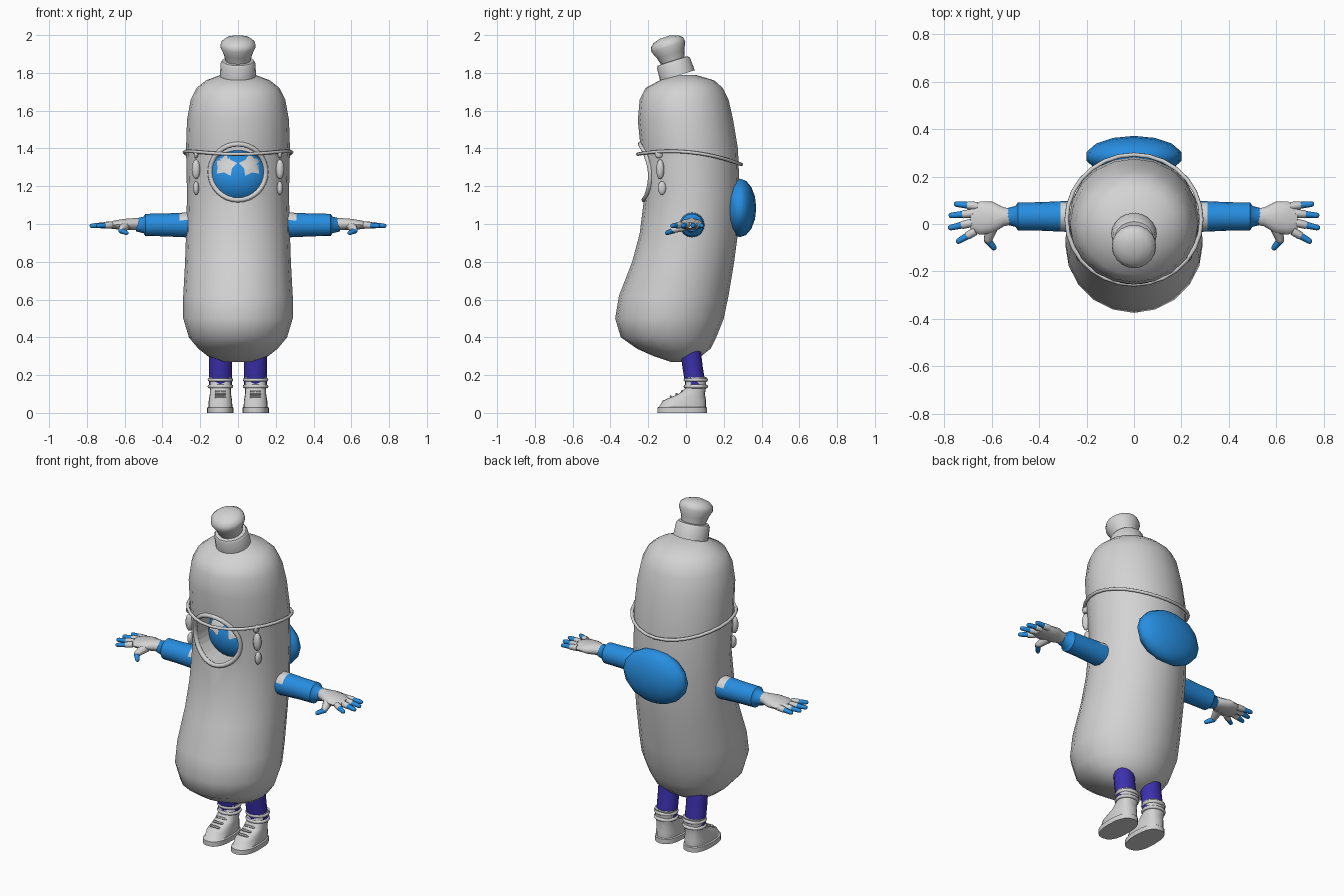
import bpy, bmesh, math
from mathutils import Vector

default_cube = bpy.data.objects.get("Cube")
if default_cube:
    bpy.data.objects.remove(default_cube, do_unlink=True)


def material(name, r, g, b):
    mat = bpy.data.materials.new(name)
    mat.use_nodes = True
    mat.diffuse_color = (r, g, b, 1)
    mat.node_tree.nodes["Principled BSDF"].inputs["Base Color"].default_value = (r, g, b, 1)
    return mat


GREY = material("light grey", 0.65, 0.65, 0.65)
BLUE = material("bright blue", 0.02, 0.27, 0.75)
INDIGO = material("indigo", 0.045, 0.03, 0.42)


def smooth(obj, angle=50):
    bpy.ops.object.select_all(action="DESELECT")
    obj.select_set(True)
    bpy.context.view_layer.objects.active = obj
    bpy.ops.object.shade_smooth_by_angle(angle=math.radians(angle))


def mesh_object(name, bm, *mats):
    bmesh.ops.recalc_face_normals(bm, faces=bm.faces)
    mesh = bpy.data.meshes.new(name)
    bm.to_mesh(mesh)
    bm.free()
    obj = bpy.data.objects.new(name, mesh)
    bpy.context.collection.objects.link(obj)
    for mat in mats:
        mesh.materials.append(mat)
    smooth(obj)
    return obj


def loft(name, rings, *mats, axis=None, sides=16, power=1.0):
    """Skin rings of (centre, radius u, radius v) set square to the axis."""
    rings = [(Vector(c), ru, rv) for c, ru, rv in rings]
    axis = Vector(axis or rings[-1][0] - rings[0][0]).normalized()
    u = Vector((1, 0, 0)) if abs(axis.z) > 0.7 else axis.cross(Vector((0, 0, 1))).normalized()
    v = axis.cross(u).normalized()

    def soft(t):
        return math.copysign(abs(t) ** power, t)

    bm = bmesh.new()
    loops = []
    for centre, ru, rv in rings:
        angles = [math.tau * i / sides for i in range(sides)]
        loops.append([bm.verts.new(centre + u * ru * soft(math.cos(a)) + v * rv * soft(math.sin(a)))
                      for a in angles])
    for low, high in zip(loops, loops[1:]):
        for i in range(sides):
            j = (i + 1) % sides
            bm.faces.new((low[i], low[j], high[j], high[i]))
    bm.faces.new(loops[0])
    bm.faces.new(loops[-1])
    return mesh_object(name, bm, *mats)


def rod(name, start, end, r0, r1, mat, sides=8):
    """Tapered limb with a rounded end."""
    a, b = Vector(start), Vector(end)
    steps = ((0, r0), (0.8, r1), (0.95, r1 * 0.75), (1, r1 * 0.3))
    return loft(name, [(a.lerp(b, t), r, r) for t, r in steps], mat, sides=sides)


def ellipsoid(name, centre, radii, mat, segments=16, rings=10):
    bpy.ops.mesh.primitive_uv_sphere_add(segments=segments, ring_count=rings, location=centre)
    obj = bpy.context.object
    obj.name, obj.scale = name, radii
    obj.data.materials.append(mat)
    smooth(obj)
    return obj


def cord(name, points, radius, mat):
    """Closed round cord through the points."""
    curve = bpy.data.curves.new(name, "CURVE")
    curve.dimensions = "3D"
    curve.bevel_depth, curve.bevel_resolution = radius, 2
    spline = curve.splines.new("POLY")
    spline.points.add(len(points) - 1)
    for point, co in zip(spline.points, points):
        point.co = (*co, 1)
    spline.use_cyclic_u = True
    curve.materials.append(mat)
    obj = bpy.data.objects.new(name, curve)
    bpy.context.collection.objects.link(obj)
    bpy.ops.object.select_all(action="DESELECT")
    obj.select_set(True)
    bpy.context.view_layer.objects.active = obj
    bpy.ops.object.convert(target="MESH")
    smooth(bpy.context.object)


# Body profile: height, front, back, half width
BODY = [(.27, -.08, .03, .07), (.3, -.17, .08, .16), (.34, -.26, .13, .21), (.4, -.345, .16, .26),
        (.5, -.375, .2, .29), (.62, -.355, .225, .29), (.8, -.285, .255, .28),
        (.95, -.245, .275, .275), (1.15, -.22, .285, .27), (1.4, -.24, .275, .275),
        (1.55, -.255, .25, .27), (1.66, -.245, .225, .25), (1.72, -.215, .195, .22),
        (1.76, -.14, .15, .17), (1.79, -.08, .05, .09)]


def body_section(z):
    """Centre y, depth radius and half width of the body at a height."""
    for a, b in zip(BODY, BODY[1:]):
        if a[0] <= z <= b[0]:
            t = (z - a[0]) / (b[0] - a[0])
            front, back, width = [p + (q - p) * t for p, q in zip(a[1:], b[1:])]
            return (front + back) / 2, (back - front) / 2, width


def front_y(x, z):
    centre, depth, width = body_section(z)
    return centre - depth * math.sqrt(max(0, 1 - (x / width) ** 2))


body = loft("body", [((0, (f + k) / 2, z), w, (k - f) / 2) for z, f, k, w in BODY],
            GREY, axis=(0, 0, 1), sides=20)

# Face opening cut into the body
FACE_Z = 1.275
bpy.ops.mesh.primitive_cylinder_add(vertices=32, radius=0.142, depth=0.5,
                                    location=(0, -0.25, FACE_Z), rotation=(math.pi / 2, 0, 0))
cutter = bpy.context.object
cutter.hide_render = True
cut = body.modifiers.new("face_opening", "BOOLEAN")
cut.object, cut.operation, cut.solver = cutter, "DIFFERENCE", "EXACT"
bpy.context.view_layer.objects.active = body
bpy.ops.object.modifier_apply(modifier=cut.name)
bpy.data.objects.remove(cutter, do_unlink=True)
smooth(body, 40)

# Rim of the opening
rim = []
for i in range(32):
    a = math.tau * i / 32
    x, z = 0.148 * math.cos(a), FACE_Z + 0.148 * math.sin(a)
    rim.append((x, front_y(x, z), z))
cord("face_rim", rim, 0.013, GREY)

# Cord around the body, dipping at the back
band = []
centre, depth, width = body_section(1.38)
for i in range(28):
    a = math.tau * i / 28
    y = centre + (depth + 0.017) * math.sin(a)
    band.append(((width + 0.01) * math.cos(a), y, 1.385 - 0.5 * (y + 0.08) ** 2))
cord("head_cord", band, 0.009, GREY)

# Head inside the opening, with star patches over the eyes
HEAD, HEAD_R = Vector((0, 0, 1.24)), Vector((0.17, 0.14, 0.15))
ellipsoid("head", HEAD, HEAD_R, BLUE, 24, 16)


def star_patch(name, side):
    bm = bmesh.new()

    def on_head(x, z):
        bulge = 1 - (x / HEAD_R.x) ** 2 - ((z - HEAD.z) / HEAD_R.z) ** 2
        return bm.verts.new((x, HEAD.y - HEAD_R.y * math.sqrt(max(0, bulge)) - 0.006, z))

    cx, cz = side * 0.068, 1.312
    loops = []
    for grow in (0.33, 0.67, 1):
        loop = []
        for i in range(10):
            a = math.tau * i / 10 + math.pi / 2 + side * 0.15
            r = grow * (0.04 if i % 2 else 0.064)
            loop.append(on_head(cx + r * math.cos(a), cz + r * math.sin(a)))
        loops.append(loop)
    bm.faces.new(loops[0])
    for inner, outer in zip(loops, loops[1:]):
        for i in range(10):
            j = (i + 1) % 10
            bm.faces.new((inner[i], inner[j], outer[j], outer[i]))
    mesh_object(name, bm, GREY)


# Stopper on top, leaning forward
LEAN = Vector((0, -0.3, 0.95)).normalized()
STOPPER = [(0, .096), (.07, .092), (.082, .084), (.084, .066), (.12, .076), (.16, .094),
           (.185, .09), (.203, .068), (.215, .03)]
loft("stopper", [(Vector((0, -.045, 1.785)) + LEAN * t, r, r) for t, r in STOPPER], GREY, sides=20)

# Backpack
ellipsoid("backpack", (0, 0.285, 1.085), (0.205, 0.087, 0.155), BLUE, 14, 8)

BOOT = [(0, -.02, .07, .132), (.028, -.02, .07, .132), (.032, -.018, .063, .125),
        (.065, -.008, .062, .115), (.1, .03, .056, .07), (.13, .05, .055, .055),
        (.19, .053, .061, .056)]
FINGERS = [("little", .66, .075, .76, .085), ("ring", .68, .045, .782, .035),
           ("middle", .685, .005, .785, -.018), ("index", .67, -.03, .75, -.078)]

for side, label in ((1, "left"), (-1, "right")):
    star_patch(label + "_star_patch", side)

    # Hanging beads
    for part, z, rx, rz in (("upper", 1.37, .012, .022), ("middle", 1.29, .023, .052), ("lower", 1.19, .016, .036)):
        ellipsoid(f"{label}_{part}_bead", (side * .222, front_y(.222, z) - .012, z), (rx, .022, rz), GREY, 12, 8)

    # Sleeve with a pale shoulder patch on top
    sleeve = loft(label + "_sleeve",
                  [((side * x, .032, .995), r, r) for x, r in
                   ((.2, .066), (.265, .066), (.31, .064), (.4, .06), (.49, .059), (.5, .044), (.54, .034))],
                  BLUE, GREY)
    for face in sleeve.data.polygons:
        if face.center.z > 1.01 and abs(face.center.x) < .31:
            face.material_index = 1

    # Hand, fingers and thumb
    loft(label + "_palm",
         [((side * x, y, z), ry, rz) for x, y, z, ry, rz in
          ((.5, .032, 1, .03, .03), (.55, .03, 1, .04, .032), (.6, .027, .998, .068, .03),
           (.65, .025, .996, .07, .024), (.69, .022, .993, .05, .016))], GREY, axis=(1, 0, 0), sides=14)
    for finger, x0, y0, x1, y1 in FINGERS:
        base, tip = Vector((side * x0, y0, .995)), Vector((side * x1, y1, .99))
        rod(f"{label}_{finger}_knuckle", base, base.lerp(tip, .5), .018, .017, GREY)
        rod(f"{label}_{finger}_fingertip", base.lerp(tip, .35), tip, .015, .012, BLUE)
    rod(label + "_thumb", (side * .6, -.01, .99), (side * .62, -.08, .965), .028, .018, GREY)
    rod(label + "_thumb_tip", (side * .62, -.065, .966), (side * .585, -.108, .95), .016, .012, BLUE)

    # Leg and boot
    foot_x = side * .093
    loft(label + "_leg", [((foot_x, y, z), .06, .054) for y, z in ((.05, .15), (.035, .24), (.02, .37))],
         INDIGO, axis=(0, 0, 1))
    loft(label + "_boot", [((foot_x, y, z), rx, ry) for z, y, rx, ry in BOOT],
         GREY, axis=(0, 0, 1), sides=20, power=.8)
    for part, z in (("lower", .14), ("upper", .175)):
        circle = [math.tau * i / 20 for i in range(20)]
        cord(f"{label}_{part}_boot_cuff",
             [(foot_x + .058 * math.cos(a), .052 + .055 * math.sin(a), z) for a in circle], .01, GREY)
    for i in range(3):
        y, z = -.08 + .03 * i, .086 + .014 * i
        rod(f"{label}_lace_{i}", (foot_x - .03, y, z), (foot_x + .03, y, z), .007, .007, GREY, 6)
